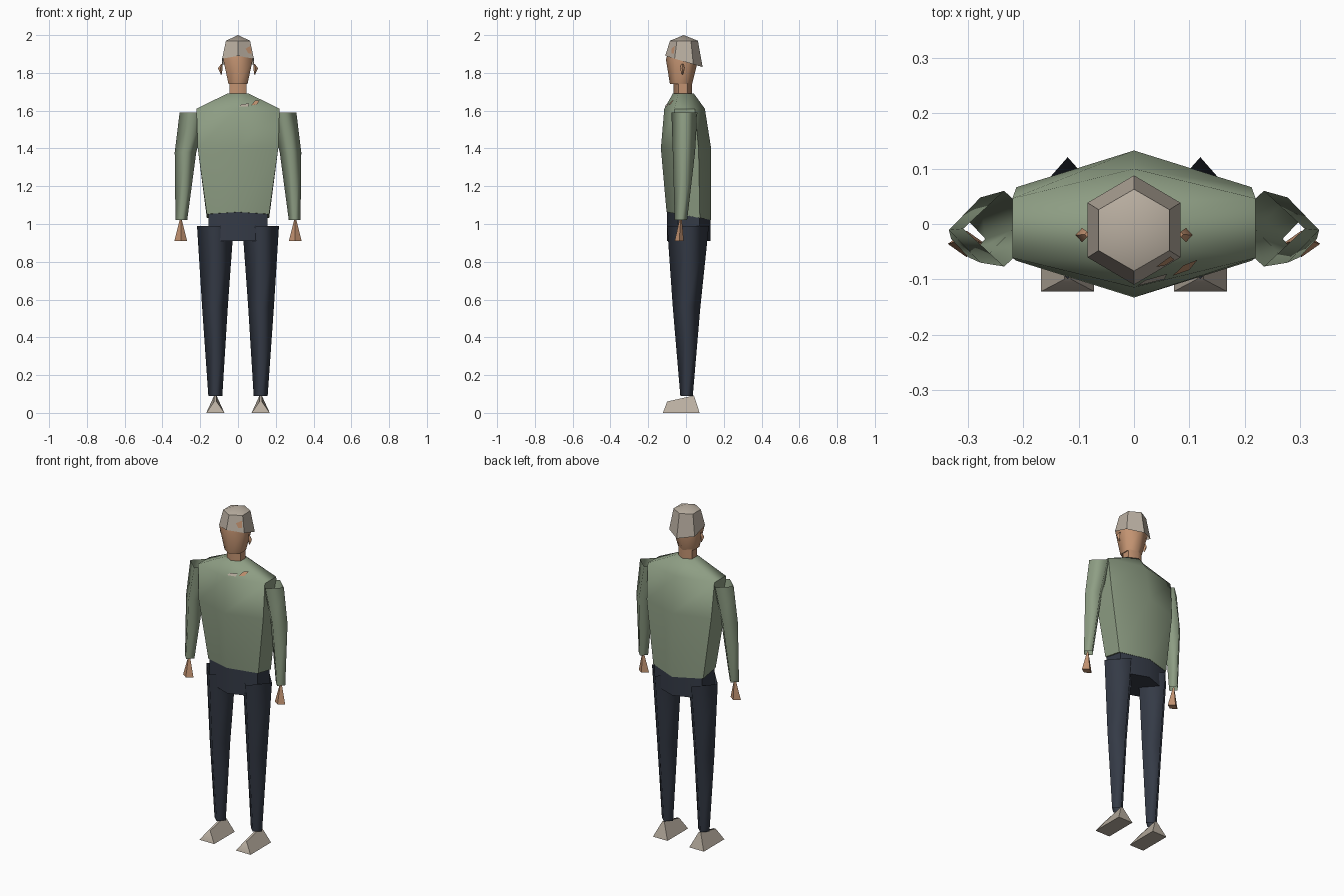
import bpy
import math
from mathutils import Vector
from mathutils.bvhtree import BVHTree

cube = bpy.data.objects.get("Cube")
if cube:
    bpy.data.objects.remove(cube, do_unlink=True)


def material(name, rgb):
    mat = bpy.data.materials.new(name)
    mat.use_nodes = True
    mat.diffuse_color = (*rgb, 1)
    bsdf = mat.node_tree.nodes["Principled BSDF"]
    bsdf.inputs["Base Color"].default_value = (*rgb, 1)
    bsdf.inputs["Roughness"].default_value = 0.8
    return mat


SHIRT = material("sage green", (0.27, 0.34, 0.23))
PANTS = material("dark navy", (0.035, 0.043, 0.062))
SKIN = material("warm skin", (0.54, 0.29, 0.165))
GREY = material("warm grey", (0.48, 0.42, 0.35))


def make(name, verts, faces, mat, angle=60):
    mesh = bpy.data.meshes.new(name)
    mesh.from_pydata(verts, [], faces)
    mesh.materials.append(mat)
    obj = bpy.data.objects.new(name, mesh)
    bpy.context.collection.objects.link(obj)
    bpy.ops.object.select_all(action='DESELECT')
    obj.select_set(True)
    bpy.context.view_layer.objects.active = obj
    bpy.ops.object.shade_smooth_by_angle(angle=math.radians(angle))
    return obj


def loft(name, rings, sides, mat, cx=0, tilt=0, caps=True, apex=None, angle=60):
    """Skin rings (z, x shift, half width, front y, back y), lowest first.
    The lowest ring can be tilted along y."""
    verts, faces = [], []
    for level, (z, dx, rx, front, back) in enumerate(rings):
        mid, half = (front + back) / 2, (back - front) / 2
        for i in range(sides):
            a = 2 * math.pi * i / sides
            x = cx + dx + rx * math.sin(a) / math.sin(2 * math.pi * (sides // 4) / sides)
            y = mid - half * math.cos(a)
            verts.append((x, y, z + (tilt * y if level == 0 else 0)))
    for r in range(len(rings) - 1):
        for i in range(sides):
            j = (i + 1) % sides
            a, b = r * sides, (r + 1) * sides
            faces.append((a + i, a + j, b + j, b + i))
    last = (len(rings) - 1) * sides
    if caps:
        faces.append(tuple(reversed(range(sides))))
    if apex:
        verts.append(apex)
        faces += [(last + i, last + (i + 1) % sides, len(verts) - 1) for i in range(sides)]
    elif caps:
        faces.append(tuple(range(last, last + sides)))
    return make(name, verts, faces, mat, angle)


def patch(name, target, outline, mat):
    """Thin plate laid on the front of a part, from an outline in x and z."""
    tree = BVHTree.FromPolygons([v.co for v in target.data.vertices],
                                [p.vertices for p in target.data.polygons])
    verts = []
    for x, z in outline:
        hit = tree.ray_cast(Vector((x, -1, z)), Vector((0, 1, 0)))[0]
        verts.append(hit + Vector((0, -0.004, 0.003)))
    make(name, verts, [tuple(range(len(verts)))], mat)


# Shirt and hips
shirt = loft("shirt", [
    (1.045, 0, 0.165, -0.103, 0.132),
    (1.40, 0, 0.213, -0.133, 0.133),
    (1.61, 0, 0.22, -0.115, 0.10),
    (1.69, 0, 0.058, -0.07, 0.042)], 6, SHIRT, tilt=-0.18)
loft("hips", [
    (0.91, 0, 0.157, -0.10, 0.13),
    (1.08, 0, 0.157, -0.10, 0.13)], 6, PANTS)
patch("chest_patch", shirt, [(0.07, 1.625), (0.10, 1.63), (0.115, 1.652), (0.09, 1.65)], SKIN)
patch("chest_strip", shirt, [(0.005, 1.62), (0.055, 1.62), (0.06, 1.635), (0.02, 1.632)], GREY)

# Neck, face and hair
loft("neck", [
    (1.67, 0, 0.045, -0.065, 0.032),
    (1.75, 0, 0.045, -0.065, 0.032)], 6, SKIN)
loft("face", [
    (1.74, 0, 0.05, -0.085, 0.032),
    (1.87, 0, 0.078, -0.106, 0.065),
    (1.93, 0, 0.062, -0.09, 0.05)], 6, SKIN)
hair = loft("hair", [
    (1.857, 0, 0.084, -0.11, 0.088),
    (1.97, 0, 0.064, -0.085, 0.063)], 6, GREY, tilt=-0.3,
    caps=False, apex=(0, -0.012, 2.0), angle=40)
patch("temple", hair, [(0.04, 1.925), (0.055, 1.9), (0.073, 1.9), (0.066, 1.94)], SKIN)

# Paired parts
for side, s in (("left", 1), ("right", -1)):
    loft(side + "_ear", [
        (1.792, 0, 0.003, -0.022, -0.016),
        (1.825, 0.006 * s, 0.012, -0.033, -0.007),
        (1.848, -0.003 * s, 0.004, -0.024, -0.014)], 4, SKIN, cx=0.088 * s)
    # Open sleeve tubes with a diamond section
    loft(side + "_sleeve", [
        (1.02, 0.30 * s, 0.031, -0.06, 0.006),
        (1.38, 0.278 * s, 0.057, -0.07, 0.048),
        (1.59, 0.235 * s, 0.074, -0.077, 0.06)], 4, SHIRT, caps=False, angle=100)
    loft(side + "_hand", [
        (0.91, 0, 0.034, -0.06, -0.012),
        (1.025, 0, 0.005, -0.034, -0.022)], 4, SKIN, cx=0.303 * s)
    loft(side + "_trouser_leg", [
        (0.09, 0, 0.037, -0.03, 0.036),
        (0.56, 0.002 * s, 0.068, -0.07, 0.076),
        (0.99, 0, 0.097, -0.10, 0.121)], 4, PANTS, cx=0.12 * s, caps=False, angle=100)
    # Wedge shoe with a ridge rising to the ankle
    x = 0.12 * s
    make(side + "_shoe", [
        (x - 0.048, -0.122, 0), (x + 0.048, -0.122, 0),
        (x + 0.048, 0.072, 0), (x - 0.048, 0.072, 0),
        (x - 0.006, -0.10, 0.06), (x + 0.006, -0.10, 0.06),
        (x + 0.006, 0.042, 0.092), (x - 0.006, 0.042, 0.092)],
        [(0, 3, 2, 1), (4, 5, 6, 7), (0, 1, 5, 4),
         (1, 2, 6, 5), (2, 3, 7, 6), (3, 0, 4, 7)], GREY)
